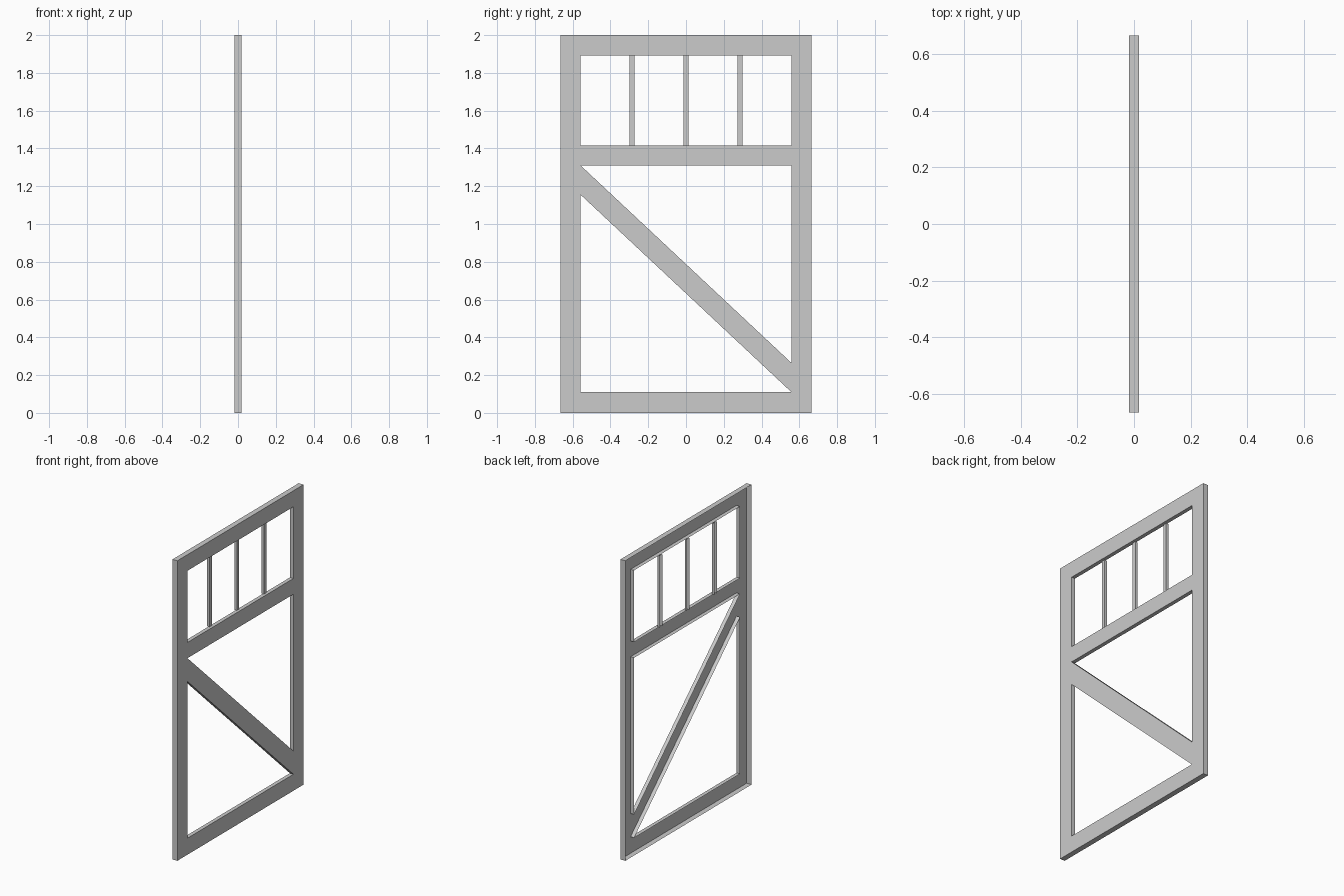
import bpy, bmesh

if "Cube" in bpy.data.objects:
    bpy.data.objects.remove(bpy.data.objects["Cube"])

W, IN, T = 0.665, 0.558, 0.018     # half width, half opening, half thickness
REVEAL = -0.008                    # how far back the opening walls reach


def rect(y0, y1, z0, z1):
    return [(y0, z0), (y1, z0), (y1, z1), (y0, z1)]


def finish(bm, name):
    me = bpy.data.meshes.new(name)
    bm.to_mesh(me)
    bm.free()
    bpy.context.collection.objects.link(bpy.data.objects.new(name, me))


# Door frame: a flush front sheet with rails and brace, folded back, open behind
loops = [
    (rect(-W, W, 0, 2), -T),
    (rect(-IN, IN, 1.415, 1.893), REVEAL),                     # window opening
    ([(-IN, 1.31), (IN, 1.31), (IN, 0.265)], REVEAL),          # above the brace
    ([(-IN, 0.11), (IN, 0.11), (-IN, 1.155)], REVEAL),         # below the brace
]
bm = bmesh.new()
rings = []
for pts, back in loops:
    vs = [bm.verts.new((T, y, z)) for y, z in pts]
    rings.append(([bm.edges.new((vs[i - 1], vs[i])) for i in range(len(vs))], back))
bmesh.ops.triangle_fill(bm, edges=[e for r, _ in rings for e in r], use_beauty=True)
for ring, back in rings:
    ext = bmesh.ops.extrude_edge_only(bm, edges=ring)["geom"]
    for v in ext:
        if isinstance(v, bmesh.types.BMVert):
            v.co.x = back
bmesh.ops.recalc_face_normals(bm, faces=bm.faces[:])
# Front sheet must face +x
if next(f for f in bm.faces if abs(f.normal.x) > 0.9).normal.x < 0:
    bmesh.ops.reverse_faces(bm, faces=bm.faces[:])
finish(bm, "door_frame")

# Slim glazing bars: three-sided channels, set back and open behind
for i in (-1, 0, 1):
    y = i * 0.286
    section = [(-T, y - 0.013), (0, y - 0.013), (0, y + 0.013), (-T, y + 0.013)]
    bm = bmesh.new()
    lo = [bm.verts.new((*p, 1.415)) for p in section]
    hi = [bm.verts.new((*p, 1.893)) for p in section]
    for k in range(3):
        bm.faces.new((lo[k], lo[k + 1], hi[k + 1], hi[k]))
    finish(bm, "glazing_bar")
